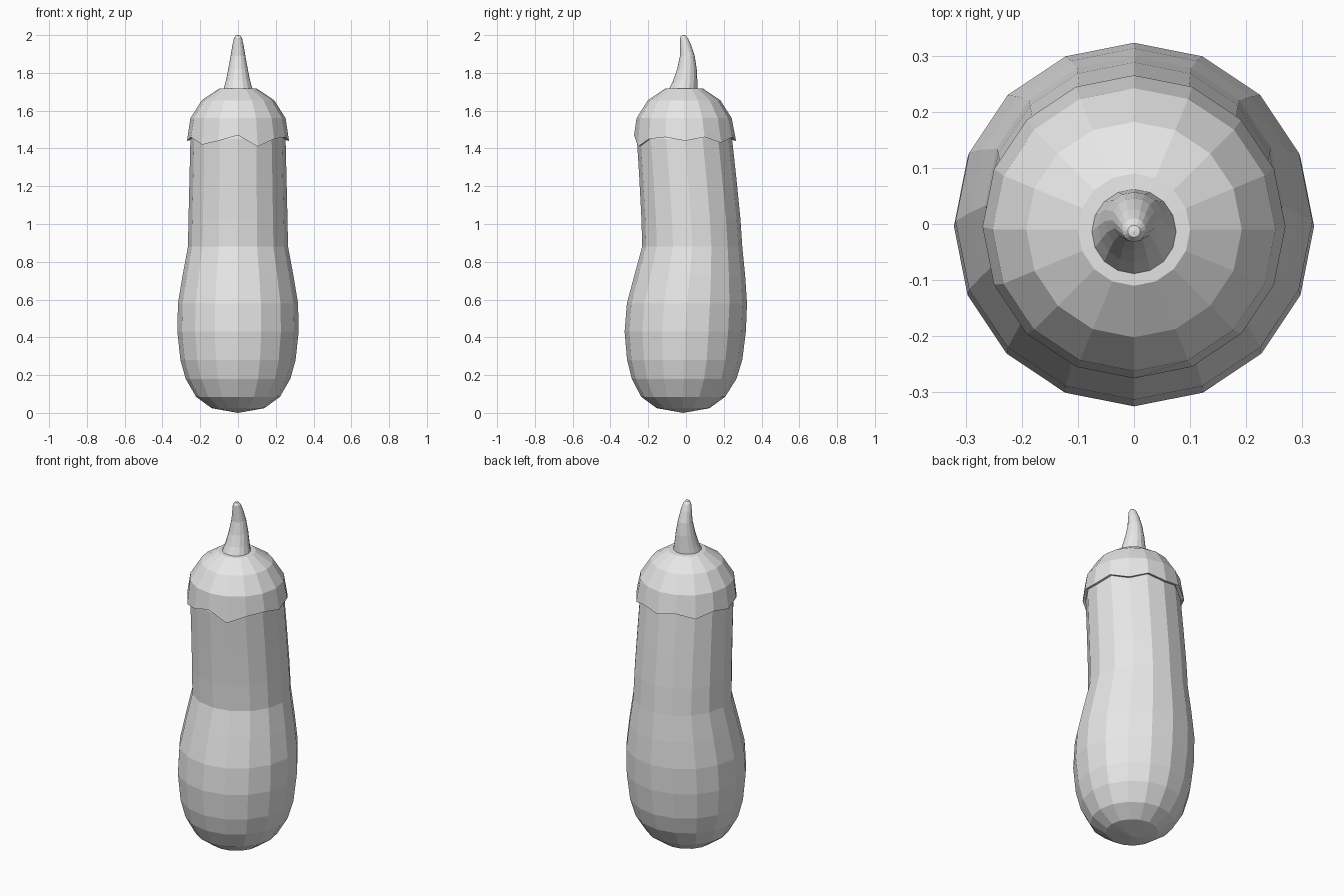
import bpy
import bmesh
from math import cos, sin, pi

if "Cube" in bpy.data.objects:
    bpy.data.objects.remove(bpy.data.objects["Cube"], do_unlink=True)

SIDES = 16

grey = bpy.data.materials.new("light grey")
grey.use_nodes = True
colour = (0.8, 0.8, 0.8, 1)
grey.diffuse_color = colour
grey.node_tree.nodes["Principled BSDF"].inputs["Base Color"].default_value = colour


def loft(name, rings, start=None, end=None, hem=None):
    """Skin rings of (height, radius, y centre); start and end are pole heights.
    The hem offsets give the first two rings a ragged edge."""
    bm = bmesh.new()
    loops = []
    for row, (z, r, yc) in enumerate(rings):
        loop = []
        for k in range(SIDES):
            a = 2 * pi * k / SIDES - pi / 2
            dz = hem[k] if hem and row < 2 else 0
            loop.append(bm.verts.new((r * cos(a), yc + r * sin(a), z + dz)))
        loops.append(loop)
    for low, high in zip(loops, loops[1:]):
        for k in range(SIDES):
            n = (k + 1) % SIDES
            bm.faces.new((low[k], low[n], high[n], high[k]))
    for pole, loop, ring in ((start, loops[0], rings[0]), (end, loops[-1], rings[-1])):
        if pole is not None:
            tip = bm.verts.new((0, ring[2], pole))
            for k in range(SIDES):
                bm.faces.new((tip, loop[k], loop[(k + 1) % SIDES]))
    bmesh.ops.recalc_face_normals(bm, faces=bm.faces)
    mesh = bpy.data.meshes.new(name)
    bm.to_mesh(mesh)
    bm.free()
    mesh.materials.append(grey)
    obj = bpy.data.objects.new(name, mesh)
    bpy.context.collection.objects.link(obj)
    return obj


# Bulbous body with a slightly leaning neck
loft("body", [
    (0.025, 0.14, -0.015), (0.085, 0.222, -0.015), (0.18, 0.277, -0.01),
    (0.28, 0.305, -0.007), (0.43, 0.321, -0.004), (0.58, 0.318, 0.005),
    (0.73, 0.293, 0.02), (0.88, 0.265, 0.033), (1.03, 0.262, 0.026),
    (1.24, 0.257, 0.01), (1.45, 0.252, -0.008), (1.54, 0.235, -0.01)],
    start=0, end=1.6)

# Domed cap with a ragged lower edge, turned in under the lip
hem = [0.03, -0.03, 0.01, 0.02, 0, 0.02, -0.01, 0.02,
       0, 0.02, -0.01, 0.02, 0, 0.02, -0.02, 0]
loft("cap", [
    (1.445, 0.25, -0.005), (1.44, 0.27, -0.005), (1.56, 0.252, -0.01),
    (1.655, 0.192, -0.01), (1.717, 0.1, -0.01)], end=1.722, hem=hem)

# Curved tapering stem
loft("stem", [
    (1.715, 0.076, -0.014), (1.76, 0.064, -0.004), (1.82, 0.052, 0.005),
    (1.89, 0.039, 0.007), (1.95, 0.029, -0.003), (1.985, 0.021, -0.011),
    (1.998, 0.011, -0.013)], end=2)
